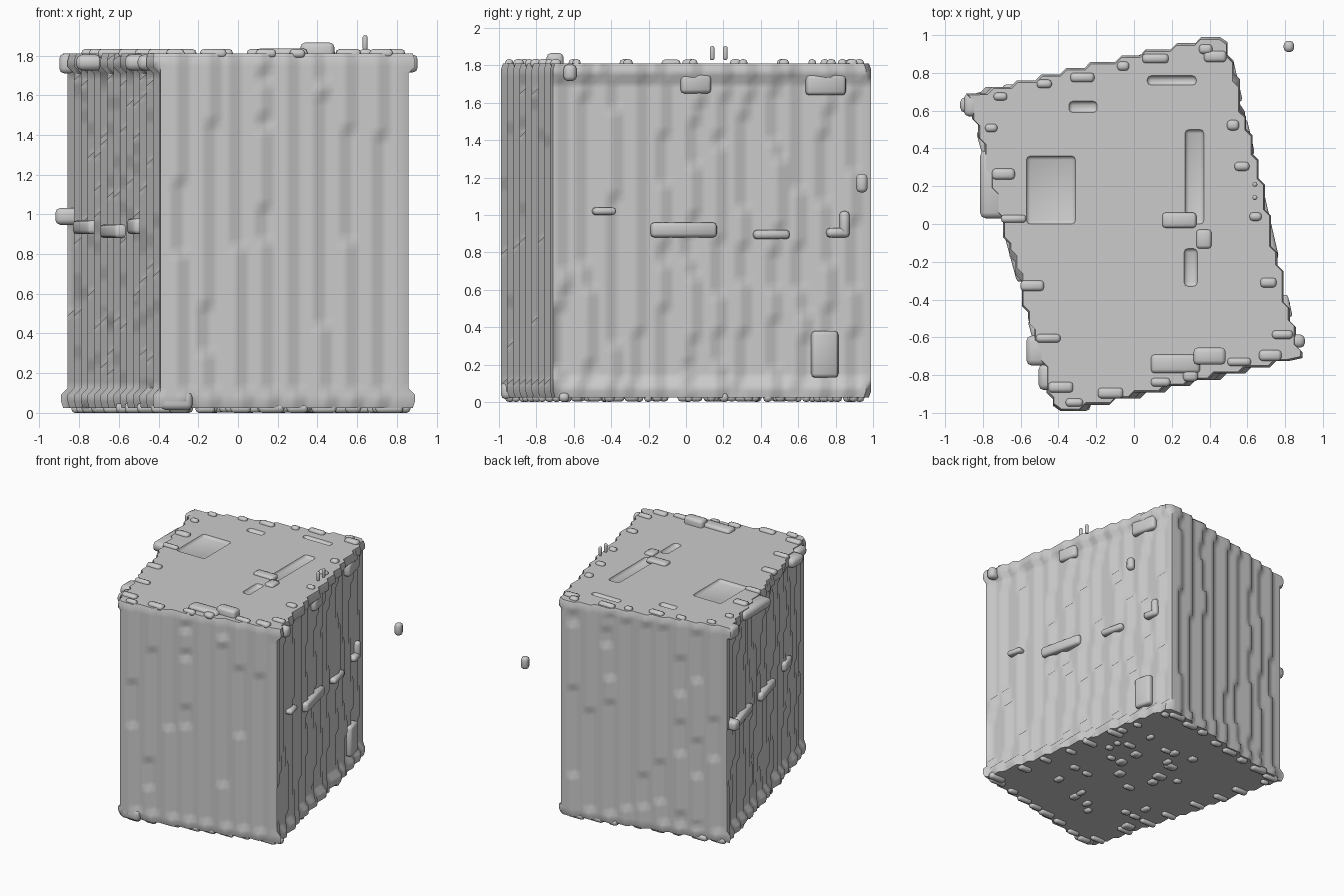
import bpy, bmesh, math, random
from mathutils import Matrix, Vector, noise

random.seed(4)
old = bpy.data.objects.get("Cube")
if old:
    bpy.data.objects.remove(old, do_unlink=True)

V = 0.033                     # cell size of the stepped surface
TOP, BASE = 1.81, 0.025

grey = bpy.data.materials.new("plain grey")
grey.use_nodes = True
grey.diffuse_color = (0.6, 0.6, 0.6, 1)
grey.node_tree.nodes["Principled BSDF"].inputs["Base Color"].default_value = (0.6, 0.6, 0.6, 1)

# Footprint corners, counter-clockwise from the front left
corners = [Vector(c) for c in ((-0.39, -0.995), (0.85, -0.71), (0.455, 0.995), (-0.85, 0.69))]
centre = sum(corners, Vector((0, 0))) / 4
# Per wall: roughness, how quickly it varies with height, top rim depth, bottom rim depth
walls = [(0.009, 2, 0.0, 0.006), (0.018, 2.5, 0.03, 0.03),
         (0.009, 2, 0.006, 0.006), (0.02, 4, 0.03, 0.03)]


def finish(bm, name):
    bmesh.ops.recalc_face_normals(bm, faces=bm.faces)
    mesh = bpy.data.meshes.new(name)
    bm.to_mesh(mesh)
    bm.free()
    mesh.materials.append(grey)
    obj = bpy.data.objects.new(name, mesh)
    bpy.context.collection.objects.link(obj)
    return obj


def smooth(obj):
    bpy.ops.object.select_all(action='DESELECT')
    obj.select_set(True)
    bpy.context.view_layer.objects.active = obj
    bpy.ops.object.shade_smooth_by_angle(angle=math.radians(50))


def snap(value):
    return round(value / V) * V


def ring(z):
    """Stepped outline of the four walls at one height."""
    points = []
    for i, (rough, pace, top_rim, low_rim) in enumerate(walls):
        a, b = corners[i], corners[(i + 1) % 4]
        axis = i % 2                      # front and back run along x, sides along y
        count = round(abs(b[axis] - a[axis]) / V)
        normal = Vector((b.y - a.y, a.x - b.x)).normalized()
        for k in range(count):
            p = a.lerp(b, k / count)
            wobble = noise.noise(Vector((p.x * 5, p.y * 5, z * pace + i * 9))) * rough
            rim = top_rim if z > 1.72 else low_rim if z < 0.1 else 0
            p[1 - axis] = snap(p[1 - axis] + normal[1 - axis] * (rim + wobble))
            points.append(p)
    return points


# Crate body: stacked stepped outlines, closed at top and bottom
bm = bmesh.new()
levels = [BASE + (TOP - BASE) * i / 54 for i in range(55)]
loops = []
for z in levels:
    pull = 0.988 if z in (levels[0], levels[-1]) else 1
    loops.append([bm.verts.new((*(centre + (p - centre) * pull), z)) for p in ring(z)])
n = len(loops[0])
for low, high in zip(loops, loops[1:]):
    for k in range(n):
        m = (k + 1) % n
        bm.faces.new((low[k], low[m], high[m], high[k]))
bm.faces.new(loops[-1])
bm.faces.new(loops[0][::-1])
body = finish(bm, "crate_body")


def blocks(name, boxes, bevel=0.012, angle=0.0):
    """Rounded boxes, each given by its centre and size, joined as one object."""
    bm = bmesh.new()
    turn = Matrix.Rotation(angle, 3, 'Z')
    for c, s in boxes:
        verts = bmesh.ops.create_cube(bm, size=1)["verts"]
        for v in verts:
            v.co = Vector(c) + turn @ Vector(v.co[j] * s[j] for j in range(3))
        edges = list({e for v in verts for e in v.link_edges})
        bmesh.ops.bevel(bm, geom=edges, offset=min(bevel, min(s) * 0.4), segments=2,
                        profile=0.5, affect='EDGES')
    return finish(bm, name)


# Shallow hollows in the lid
hollows = blocks("lid_hollow_cutter", [
    ((-0.44, 0.18, TOP + 0.01), (0.26, 0.36, 0.06)),
    ((0.32, 0.25, TOP + 0.01), (0.1, 0.5, 0.06)),
    ((0.30, -0.23, TOP + 0.01), (0.07, 0.2, 0.06)),
    ((-0.27, 0.62, TOP + 0.01), (0.15, 0.06, 0.06)),
    ((0.2, 0.76, TOP + 0.01), (0.26, 0.05, 0.06))], 0.02)
cut = body.modifiers.new("hollows", 'BOOLEAN')
cut.operation, cut.solver, cut.object = 'DIFFERENCE', 'EXACT', hollows
bpy.context.view_layer.objects.active = body
bpy.ops.object.modifier_apply(modifier=cut.name)
bpy.data.objects.remove(hollows, do_unlink=True)
smooth(body)


def edge_spots(side, count, z, height):
    """Scattered low lumps along one edge of the footprint."""
    a, b = corners[side], corners[(side + 1) % 4]
    inward = Vector((a.y - b.y, b.x - a.x)).normalized()
    out = []
    for k in range(count):
        p = a.lerp(b, (k + random.uniform(0.3, 0.7)) / count) + inward * random.uniform(0.03, 0.05)
        out.append(((p.x, p.y, z), (random.uniform(0.06, 0.14), random.uniform(0.04, 0.06), height)))
    return out


lid, foot = [], []
for side in range(4):
    lid += edge_spots(side, 6, TOP, 0.045)
    foot += edge_spots(side, 8, BASE, 0.05)
for k in range(30):
    foot.append(((random.uniform(-0.45, 0.55), random.uniform(-0.6, 0.6), BASE),
                 (random.uniform(0.04, 0.1), random.uniform(0.04, 0.08), 0.045)))
lid += [((0.4, -0.7, TOP), (0.17, 0.09, 0.11)), ((0.22, -0.74, TOP), (0.26, 0.1, 0.05)),
        ((0.24, 0.02, TOP), (0.18, 0.08, 0.04)), ((0.37, -0.08, TOP), (0.08, 0.1, 0.04))]
smooth(blocks("lid_lumps", lid, 0.022))
smooth(blocks("underside_lumps", foot, 0.022))


def wall_x(side, y):
    a, b = corners[side], corners[(side + 1) % 4]
    return a.x + (b.x - a.x) * (y - a.y) / (b.y - a.y)


def on_wall(name, side, spots, depth):
    """Bars lying along a side wall, each given by its y range and z range."""
    a, b = corners[side], corners[(side + 1) % 4]
    tilt = math.atan((a.x - b.x) / (b.y - a.y))
    boxes = []
    for y0, y1, z0, z1 in spots:
        y = (y0 + y1) / 2
        boxes.append(((wall_x(side, y), y, (z0 + z1) / 2),
                      (depth, (y1 - y0) / math.cos(tilt), z1 - z0)))
    smooth(blocks(name, boxes, 0.02, tilt))


# Handle bars, lower plate and rim drips on the right-hand wall
on_wall("side_fittings", 1, [(-0.19, 0.16, 0.88, 0.96), (0.36, 0.55, 0.87, 0.92),
                             (0.75, 0.87, 0.88, 0.93), (0.82, 0.87, 0.88, 1.02),
                             (0.67, 0.81, 0.13, 0.38), (-0.5, -0.38, 1.0, 1.04),
                             (-0.03, 0.13, 1.65, 1.75), (0.64, 0.85, 1.64, 1.75)], 0.08)

# Broken handle rail on the opposite wall
on_wall("opposite_rail", 3, [(0.2, 0.5, 0.9, 0.97), (-0.3, 0.0, 0.88, 0.95),
                             (-0.65, -0.5, 0.9, 0.98)], 0.08)

# Swollen stretches of the top rim above that rail
smooth(blocks("rim_swellings", [((-0.745, 0.21, 1.765), (0.14, 0.36, 0.08)),
                                ((-0.505, -0.67, 1.765), (0.13, 0.16, 0.08)),
                                ((-0.45, -0.81, 1.765), (0.11, 0.14, 0.08))], 0.03))

# Corner fittings
smooth(blocks("corner_fittings", [((0.865, -0.62, 1.76), (0.08, 0.07, 0.09)),
                                  ((-0.86, 0.63, 1.76), (0.08, 0.12, 0.1)),
                                  ((-0.86, 0.63, 0.99), (0.12, 0.08, 0.085)),
                                  ((-0.31, -0.95, 0.06), (0.16, 0.08, 0.09))], 0.025))

# Loose chips hovering beside and above the crate
smooth(blocks("loose_chips", [((0.82, 0.94, 1.17), (0.055, 0.06, 0.1)),
                              ((0.64, 0.14, 1.865), (0.025, 0.025, 0.075)),
                              ((0.64, 0.21, 1.865), (0.025, 0.025, 0.075))], 0.022))
